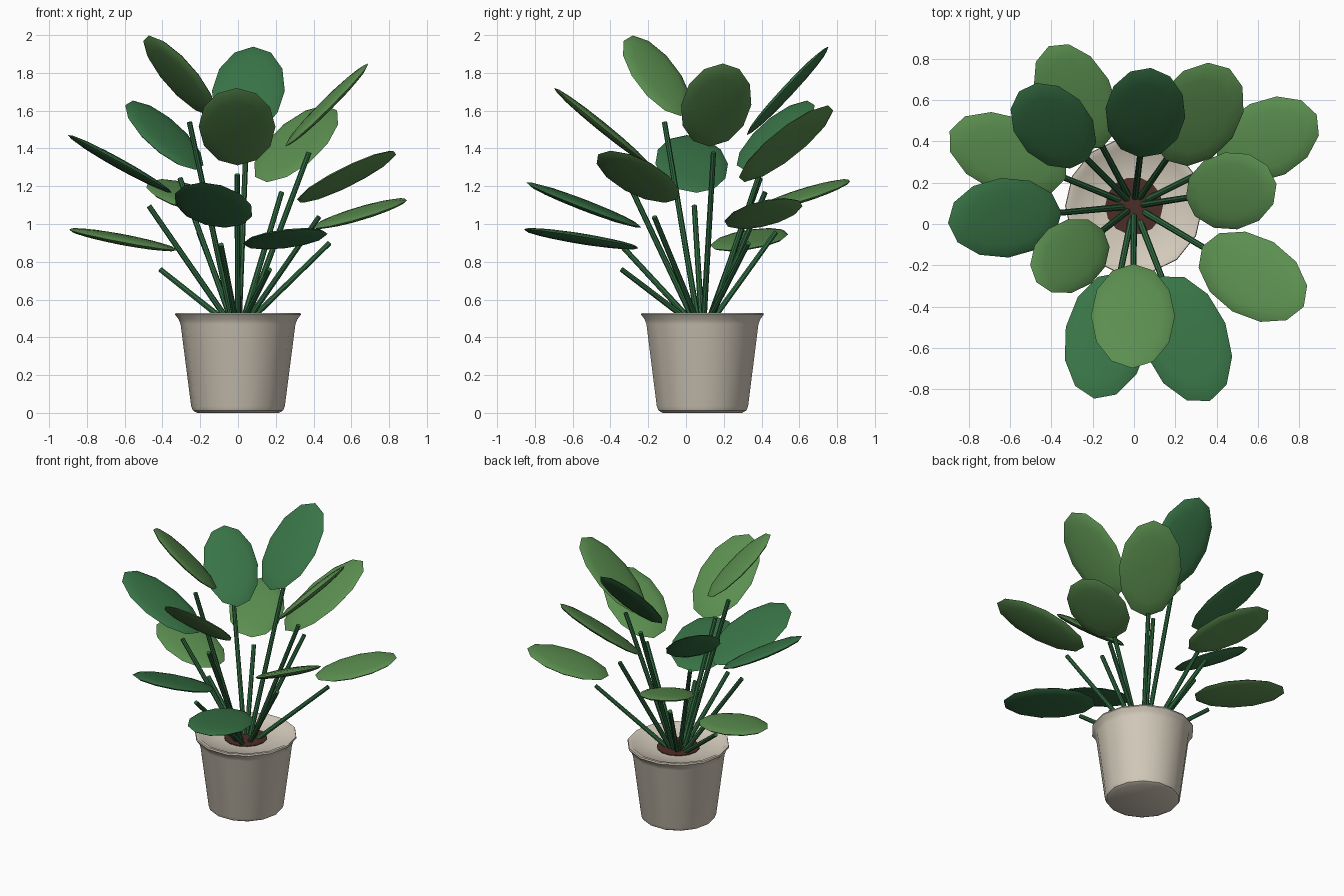
import bpy, bmesh, math
from mathutils import Matrix, Vector

if "Cube" in bpy.data.objects:
    bpy.data.objects.remove(bpy.data.objects["Cube"])


def mat(name, col):
    m = bpy.data.materials.new(name)
    m.diffuse_color = (*col, 1)
    m.use_nodes = True
    m.node_tree.nodes["Principled BSDF"].inputs["Base Color"].default_value = m.diffuse_color
    return m


LIGHT = mat("light_green", (0.105, 0.275, 0.080))
DARK = mat("dark_green", (0.040, 0.175, 0.062))
STEM = mat("stem_green", (0.030, 0.145, 0.052))
CREAM = mat("cream_pot", (0.66, 0.60, 0.50))
SOIL = mat("brown_soil", (0.075, 0.026, 0.019))

CX, CY = 0.0, 0.087  # pot axis


def add(name, bm, material, angle=35):
    me = bpy.data.meshes.new(name)
    bmesh.ops.recalc_face_normals(bm, faces=bm.faces)
    bm.to_mesh(me)
    bm.free()
    me.materials.append(material)
    ob = bpy.data.objects.new(name, me)
    bpy.context.collection.objects.link(ob)
    bpy.ops.object.select_all(action='DESELECT')
    ob.select_set(True)
    bpy.context.view_layer.objects.active = ob
    bpy.ops.object.shade_smooth_by_angle(angle=math.radians(angle))
    return ob


def lathe(name, profile, sides, material):
    bm = bmesh.new()
    rings = []
    for r, z in profile:
        rings.append([bm.verts.new((CX + r * math.cos(2 * math.pi * i / sides),
                                    CY + r * math.sin(2 * math.pi * i / sides), z))
                      for i in range(sides)])
    for a, b in zip(rings, rings[1:]):
        for i in range(sides):
            j = (i + 1) % sides
            bm.faces.new((a[i], a[j], b[j], b[i]))
    bm.faces.new(rings[0][::-1])
    bm.faces.new(rings[-1])
    return add(name, bm, material)


# pot with flared lip and shallow dished top, soil disc in the middle
lathe("pot", [(0.215, 0), (0.238, 0.012), (0.248, 0.035), (0.304, 0.47), (0.314, 0.495),
              (0.333, 0.52), (0.330, 0.53), (0.305, 0.527), (0.285, 0.512), (0.13, 0.497)],
      14, CREAM)
lathe("soil", [(0.14, 0.47), (0.14, 0.503)], 14, SOIL)

# leaves: centre x, y, z, half length, half width, upward tilt, colour
LEAVES = [
    (-0.31, -0.155, 1.785, 0.296, 0.168, 46, LIGHT),
    (0.055, 0.538, 1.705, 0.320, 0.194, 47, DARK),
    (-0.005, -0.445, 1.515, 0.325, 0.203, 39, LIGHT),
    (0.47, 0.16, 1.63, 0.312, 0.188, 44.7, LIGHT),
    (0.308, 0.53, 1.425, 0.338, 0.203, 37, LIGHT),
    (-0.39, 0.475, 1.47, 0.298, 0.178, 38, DARK),
    (-0.625, 0.03, 1.318, 0.315, 0.193, 29, DARK),
    (0.575, -0.255, 1.25, 0.317, 0.195, 25.7, LIGHT),
    (-0.13, -0.54, 1.10, 0.333, 0.204, 21, DARK),
    (-0.282, 0.615, 1.15, 0.290, 0.180, 17, LIGHT),
    (0.645, 0.41, 1.055, 0.278, 0.190, 16.5, LIGHT),
    (0.25, -0.555, 0.922, 0.327, 0.206, 9, DARK),
    (-0.61, 0.335, 0.917, 0.309, 0.186, 10.5, LIGHT),
]

for k, (x, y, z, a, b, tilt, material) in enumerate(LEAVES, 1):
    c = Vector((x, y, z))
    az = math.atan2(y - CY, x - CX)
    e = math.radians(tilt)

    # leaf blade: flattened low-poly ellipsoid pointing outward and up
    u = Vector((math.cos(e) * math.cos(az), math.cos(e) * math.sin(az), math.sin(e)))
    v = Vector((-math.sin(az), math.cos(az), 0))
    rot = Matrix((u, v, u.cross(v))).transposed().to_4x4()
    bm = bmesh.new()
    bmesh.ops.create_uvsphere(bm, u_segments=12, v_segments=8, radius=1)
    bm.transform(Matrix.Translation(c) @ rot @ Matrix.Diagonal((a, b, 0.026, 1)))
    add(f"leaf_{k}", bm, material)

    # stem: straight rod from the soil, stopping short of the blade
    p = Vector((CX + 0.03 * math.cos(az), CY + 0.03 * math.sin(az), 0.455))
    d = (c - p).normalized()
    q = c - d * 0.86 * a
    bm = bmesh.new()
    bmesh.ops.create_cone(bm, cap_ends=True, segments=8, radius1=0.016, radius2=0.014,
                          depth=(q - p).length)
    bm.transform(Matrix.Translation((p + q) / 2) @ d.to_track_quat('Z', 'Y').to_matrix().to_4x4())
    add(f"stem_{k}", bm, STEM)
